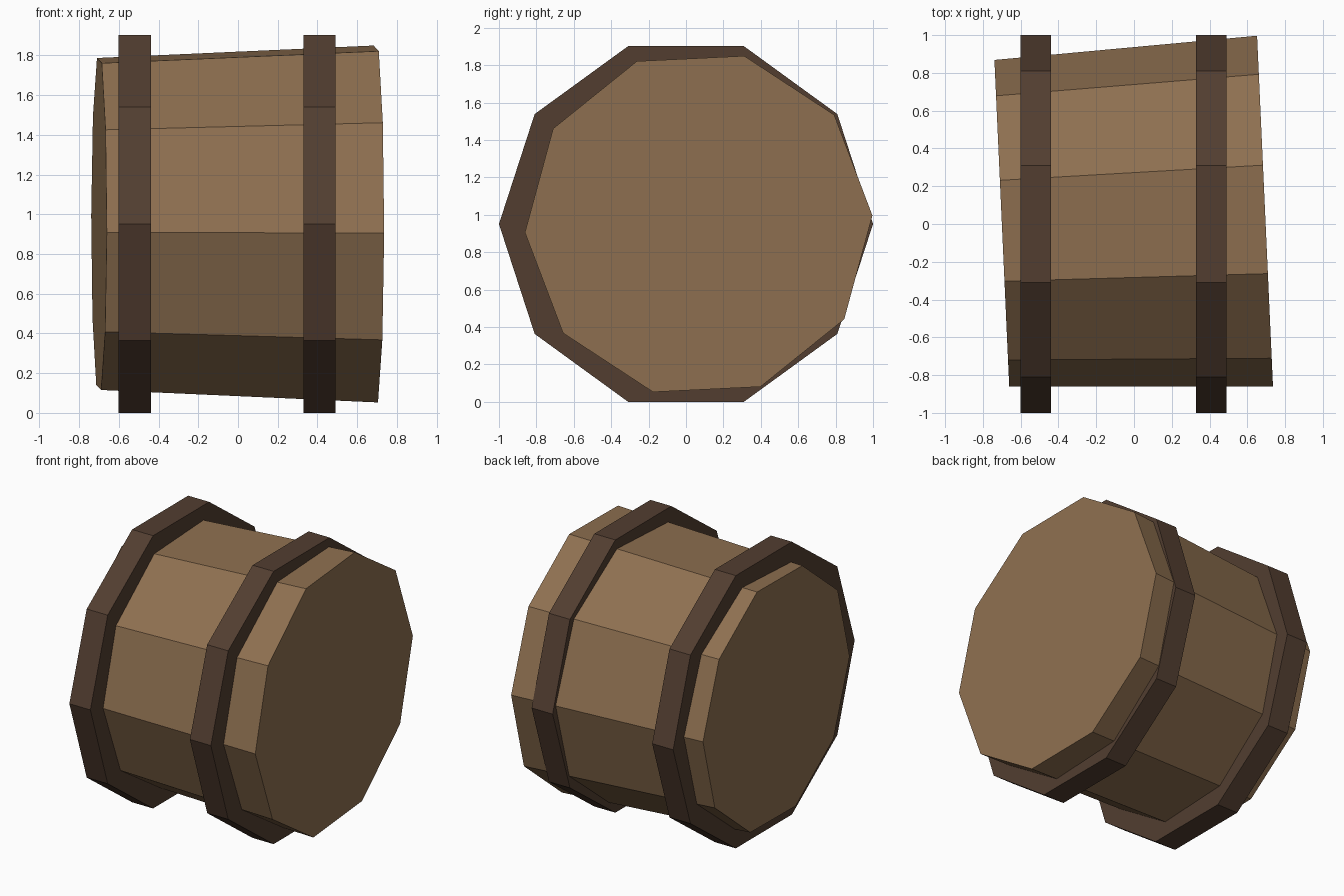
import bpy, bmesh, math
from mathutils import Matrix

if "Cube" in bpy.data.objects:
    bpy.data.objects.remove(bpy.data.objects["Cube"])

SIDES = 10
MID_Z = math.cos(math.pi / SIDES)   # hoops rest on a flat side


def material(name, rgb):
    m = bpy.data.materials.new(name)
    m.diffuse_color = (*rgb, 1)
    m.use_nodes = True
    m.node_tree.nodes["Principled BSDF"].inputs["Base Color"].default_value = m.diffuse_color
    return m


def drum(name, x, y, length, r_left, r_right, mat, roll=0, yaw=0):
    """Closed ten-sided drum lying along x, with a radius for each end."""
    bm = bmesh.new()
    rings = []
    for px, r in ((-length / 2, r_left), (length / 2, r_right)):
        angles = [roll + math.tau * i / SIDES for i in range(SIDES)]
        rings.append([bm.verts.new((px, r * math.cos(a), r * math.sin(a))) for a in angles])
    for i in range(SIDES):
        j = (i + 1) % SIDES
        bm.faces.new((rings[0][i], rings[0][j], rings[1][j], rings[1][i]))
    for ring in rings:
        bm.faces.new(ring)
    bmesh.ops.recalc_face_normals(bm, faces=bm.faces)
    bm.transform(Matrix.Translation((x, y, MID_Z)) @ Matrix.Rotation(yaw, 4, 'Z'))
    mesh = bpy.data.meshes.new(name)
    bm.to_mesh(mesh)
    bm.free()
    mesh.materials.append(mat)
    obj = bpy.data.objects.new(name, mesh)
    bpy.context.collection.objects.link(obj)
    return obj


wood = material("wood", (0.27, 0.16, 0.08))
dark_wood = material("dark_wood", (0.085, 0.048, 0.03))

# Tapered barrel body, slightly turned inside its hoops
drum("barrel_body", -0.003, 0.036, 1.395, 0.866, 0.931, wood,
     roll=math.radians(2.8), yaw=math.radians(2.6))

# Two straight hoops
for name, x in (("left_hoop", -0.52), ("right_hoop", 0.41)):
    drum(name, x, 0, 0.162, 1, 1, dark_wood)
